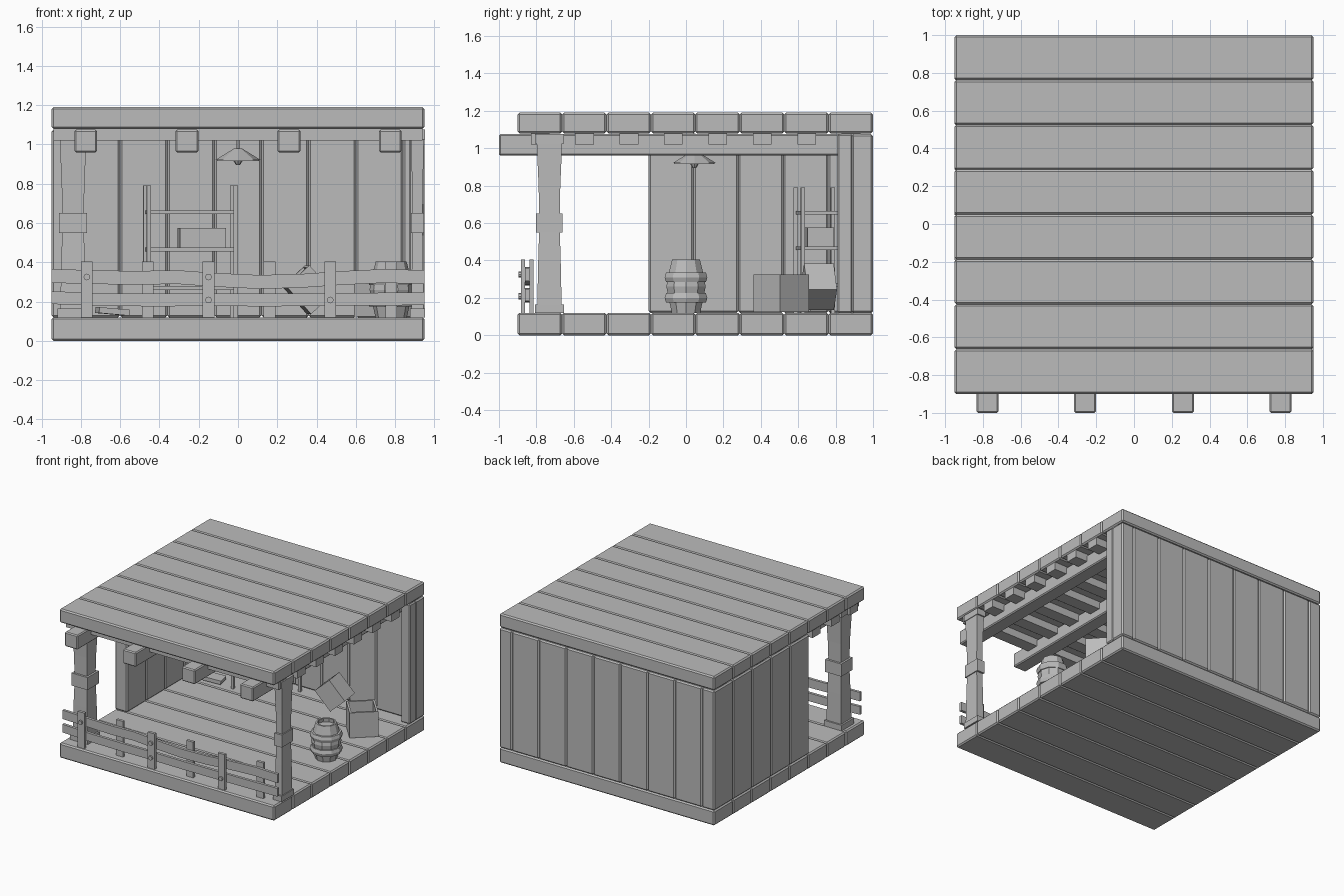
import bpy, bmesh, math, random
from mathutils import Matrix, Vector

if "Cube" in bpy.data.objects:
    bpy.data.objects.remove(bpy.data.objects["Cube"])
random.seed(4)

grey = bpy.data.materials.new("plain grey")
grey.use_nodes = True
tone = (0.5, 0.5, 0.5, 1)
grey.diffuse_color = tone
grey.node_tree.nodes["Principled BSDF"].inputs["Base Color"].default_value = tone


def finish(name, bm, matrix=None):
    bmesh.ops.recalc_face_normals(bm, faces=bm.faces)
    mesh = bpy.data.meshes.new(name)
    bm.to_mesh(mesh)
    bm.free()
    mesh.materials.append(grey)
    obj = bpy.data.objects.new(name, mesh)
    bpy.context.collection.objects.link(obj)
    if matrix:
        obj.matrix_world = matrix
    return obj


def add_box(bm, x, y, z):
    """Add a box from three (low, high) ranges."""
    mid = Vector([(r[0] + r[1]) / 2 for r in (x, y, z)])
    size = [r[1] - r[0] for r in (x, y, z)]
    bmesh.ops.create_cube(bm, size=1, matrix=Matrix.Translation(mid) @ Matrix.Diagonal((*size, 1)))


def box(name, x, y, z, bevel=0.0, matrix=None):
    bm = bmesh.new()
    add_box(bm, x, y, z)
    if bevel:
        bmesh.ops.bevel(bm, geom=bm.edges[:], offset=bevel, segments=1, affect='EDGES')
    return finish(name, bm, matrix)


def lathe(name, profile, sides, place, turn=0.0):
    """Stack rings of (radius, height) into a turned solid."""
    bm = bmesh.new()
    rings = []
    for r, z in profile:
        rings.append([bm.verts.new((r * math.cos(turn + math.tau * i / sides),
                                    r * math.sin(turn + math.tau * i / sides), z))
                      for i in range(sides)])
    for a, b in zip(rings, rings[1:]):
        for i in range(sides):
            j = (i + 1) % sides
            bm.faces.new((a[i], a[j], b[j], b[i]))
    bm.faces.new(rings[0][::-1])
    bm.faces.new(rings[-1])
    return finish(name, bm, Matrix.Translation(place))


def placed(x, y, z, turn=0, tilt=0):
    return (Matrix.Translation((x, y, z)) @ Matrix.Rotation(math.radians(turn), 4, 'Z')
            @ Matrix.Rotation(math.radians(tilt), 4, 'Y'))


W, FLOOR, EAVE = 0.95, 0.12, 1.075

# Floor and roof planks, with a batten under each roof plank
step = 1.9 / 8
for i in range(8):
    y = -0.9 + i * step
    box("floor_plank", (-W, W), (y, y + step), (0, FLOOR), 0.01)
    box("roof_plank", (-W, W), (y, y + step), (1.08, 1.19), 0.01)
    box("roof_batten", (-W + 0.01, W - 0.01), (y + 0.07, y + 0.17), (1.02, 1.085))

# Long beams
for x in (-0.775, -0.26, 0.26, 0.775):
    box("roof_beam", (x - 0.058, x + 0.058), (-1, 0.9), (0.96, 1.075), 0.008)

# Back wall: full boards with narrow ones at the corners
edges = [-W] + [-0.84 + 0.24 * i for i in range(8)] + [W]
for a, b in zip(edges, edges[1:]):
    box("back_wall_board", (a, b), (0.885, 1), (FLOOR, EAVE), 0.01)

# Side wall and the short return on the open side
for i in range(5):
    y = -0.2 + 0.24 * i
    box("side_wall_board", (-W, -0.84), (y, min(y + 0.24, 0.99)), (FLOOR, EAVE), 0.01)
box("corner_board", (0.87, W), (0.81, 0.89), (FLOOR, EAVE), 0.008)

# Front posts: flared shaft, end caps and a middle band
for x, half in ((-0.84, 0.075), (0.914, 0.036)):
    k = half / 0.075
    bm = bmesh.new()
    loops = []
    for z, r in ((FLOOR, 0.066), (0.4, 0.06), (0.6, 0.054), (0.8, 0.058), (EAVE, 0.07)):
        loops.append([bm.verts.new((x + sx * r * k, -0.73 + sy * r, z))
                      for sx, sy in ((-1, -1), (1, -1), (1, 1), (-1, 1))])
    for a, b in zip(loops, loops[1:]):
        for i in range(4):
            j = (i + 1) % 4
            bm.faces.new((a[i], a[j], b[j], b[i]))
    bm.faces.new(loops[0])
    bm.faces.new(loops[-1])
    finish("front_post", bm)
    for z0, z1, r in ((FLOOR, 0.165, 0.078), (0.55, 0.65, 0.071), (1.025, EAVE, 0.078)):
        box("post_band", (x - r * k, x + r * k), (-0.73 - r, -0.73 + r), (z0, z1))


# Fence rails that wander a little in height
def rail(name, mids, height):
    bm = bmesh.new()
    loops = []
    for i, mid in enumerate(mids):
        x = -W + 2 * W * i / (len(mids) - 1)
        loops.append([bm.verts.new((x, y, mid + s * height / 2))
                      for y, s in ((-0.86, -1), (-0.838, -1), (-0.838, 1), (-0.86, 1))])
    for a, b in zip(loops, loops[1:]):
        for i in range(4):
            j = (i + 1) % 4
            bm.faces.new((a[i], a[j], b[j], b[i]))
    bm.faces.new(loops[0])
    bm.faces.new(loops[-1])
    finish(name, bm)


rail("upper_rail", (0.33, 0.325, 0.32, 0.325, 0.31, 0.3, 0.305, 0.32, 0.33, 0.325), 0.07)
rail("lower_rail", (0.22, 0.21, 0.208, 0.21, 0.208, 0.21, 0.212, 0.215), 0.065)

# Fence pickets alternate in front of and behind the rails
for i in range(6):
    x = -0.77 + 0.31 * i
    y = -0.838 if i % 2 else -0.882
    box("fence_picket", (x - 0.03, x + 0.03), (y, y + 0.022), (FLOOR, 0.405))
for x, z in ((-0.77, 0.325), (-0.15, 0.325), (-0.15, 0.208), (0.47, 0.208)):
    peg = lathe("fence_peg", ((0.017, 0), (0.017, 0.015)), 8, (0, 0, 0))
    peg.matrix_world = Matrix.Translation((x, -0.88, z)) @ Matrix.Rotation(math.pi / 2, 4, 'X')

# Barrel with recessed lid and two hoops
lathe("barrel", ((0.08, 0), (0.098, 0.08), (0.11, 0.14), (0.098, 0.21), (0.078, 0.285),
                 (0.065, 0.285), (0.068, 0.255)), 10, (0.78, 0, FLOOR))
for z in (0.055, 0.165):
    lathe("barrel_hoop", ((0.112, z), (0.12, z + 0.025), (0.112, z + 0.05)), 10, (0.78, 0, FLOOR))

# Hanging lamp
lathe("lamp_shade", ((0.117, 0.92), (0.02, 0.98), (0.016, 0.98), (0.11, 0.917)), 8, (0, 0.045, 0))
lathe("lamp_bulb", ((0.01, 0.895), (0.022, 0.915), (0.018, 0.95)), 8, (0, 0.045, 0))
lathe("lamp_rod", ((0.008, 0.95), (0.008, 1.08)), 6, (0, 0.045, 0))

# Shelf rack, standing slightly askew against the back wall
rack = placed(-0.242, 0.705, FLOOR, 5)
for sx in (-1, 1):
    for sy in (-1, 1):
        x, y = sx * 0.222, sy * 0.1
        box("shelf_leg", (x - 0.011, x + 0.011), (y - 0.011, y + 0.011), (0, 0.67), 0, rack)
for z in (0.14, 0.335, 0.525):
    box("shelf_board", (-0.222, 0.222), (-0.1, 0.1), (z, z + 0.02), 0, rack)
box("shelf_box", (-0.06, 0.175), (-0.07, 0.07), (0.355, 0.455), 0, rack)


# Open crates: four walls and a base
def crate(name, half, height, matrix):
    t = 0.016
    bm = bmesh.new()
    add_box(bm, (-half, half), (-half, half), (0, t))
    for s in (-1, 1):
        wall = sorted((s * half, s * (half - t)))
        add_box(bm, wall, (-half, half), (0, height))
        add_box(bm, (-half + t, half - t), wall, (0, height))
    finish(name, bm, matrix)


crate("open_crate", 0.105, 0.2, placed(0.74, 0.51, FLOOR + 0.005, 42))
crate("tipped_crate", 0.08, 0.19, placed(0.42, 0.72, FLOOR + 0.07, 8, -42))
box("loose_board", (-0.08, 0.08), (-0.05, 0.05), (0, 0.03), 0, placed(-0.64, 0.6, FLOOR + 0.015, 12, 5))
